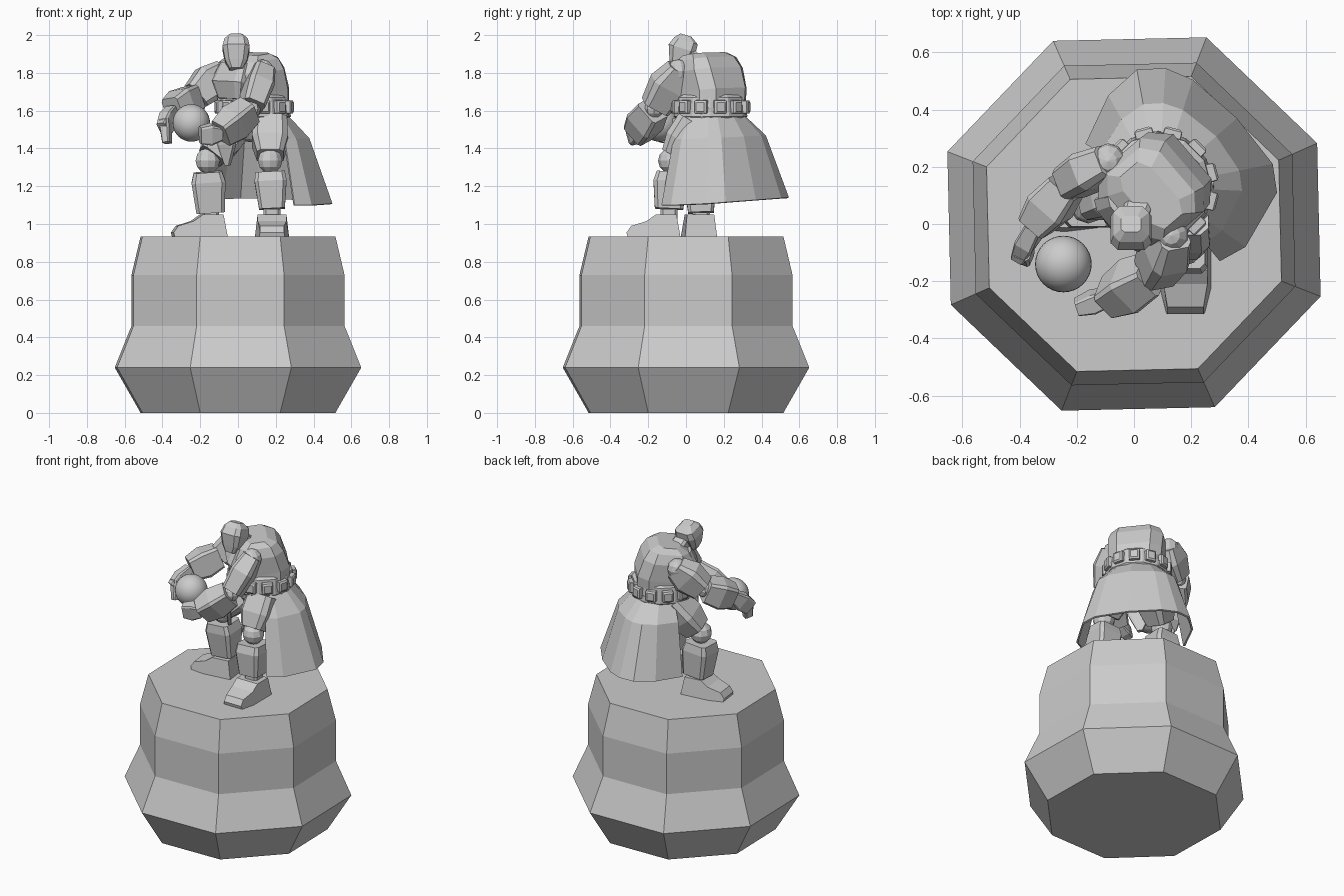
import bpy, bmesh, math
from mathutils import Vector, Matrix

if "Cube" in bpy.data.objects:
    bpy.data.objects.remove(bpy.data.objects["Cube"])

stone = bpy.data.materials.new("grey stone")
stone.use_nodes = True
GREY = (0.6, 0.6, 0.6, 1)
stone.diffuse_color = GREY
stone.node_tree.nodes["Principled BSDF"].inputs["Base Color"].default_value = GREY

FACING = Vector((-0.76, -0.65, 0))
LEFT = Vector((0.65, -0.76, 0))
WAIST = Vector((0.085, 0.13, 1.62))


def finish(name, bm):
    bmesh.ops.recalc_face_normals(bm, faces=bm.faces)
    mesh = bpy.data.meshes.new(name)
    bm.to_mesh(mesh)
    bm.free()
    mesh.materials.append(stone)
    ob = bpy.data.objects.new(name, mesh)
    bpy.context.collection.objects.link(ob)
    return ob


def bridge(bm, rings, closed=True):
    for a, b in zip(rings, rings[1:]):
        for i in range(len(a) if closed else len(a) - 1):
            j = (i + 1) % len(a)
            bm.faces.new((a[i], a[j], b[j], b[i]))


def loft(name, stations, side, chamfer=0.3):
    """Chamfered box sections (centre, half width, half depth) along a path."""
    bm = bmesh.new()
    axis = (Vector(stations[-1][0]) - Vector(stations[0][0])).normalized()
    side = Vector(side)
    side = (side - axis * side.dot(axis)).normalized()
    depth = axis.cross(side)
    k = 1 - chamfer
    outline = [(1, k), (k, 1), (-k, 1), (-1, k), (-1, -k), (-k, -1), (k, -1), (1, -k)]
    rings = [[bm.verts.new(Vector(c) + side * w * u + depth * d * v) for u, v in outline]
             for c, w, d in stations]
    bridge(bm, rings)
    bm.faces.new(rings[0])
    bm.faces.new(rings[-1])
    return finish(name, bm)


def lathe(name, profile, sides, centre=(0, 0, 0), turn=0.0):
    bm = bmesh.new()
    rings = [[bm.verts.new(Vector(centre) + Vector((r * math.cos(turn + i * math.tau / sides),
                                                    r * math.sin(turn + i * math.tau / sides), z)))
              for i in range(sides)] for r, z in profile]
    bridge(bm, rings)
    bm.faces.new(rings[0])
    bm.faces.new(rings[-1])
    return finish(name, bm)


def ball(name, centre, radius, segments=10, rings=6, smooth=False):
    bm = bmesh.new()
    bmesh.ops.create_uvsphere(bm, u_segments=segments, v_segments=rings, radius=radius,
                              matrix=Matrix.Translation(centre))
    for f in bm.faces:
        f.smooth = smooth
    return finish(name, bm)


# pedestal
lathe("pedestal", [(0.553, 0), (0.70, 0.24), (0.605, 0.46), (0.605, 0.73), (0.553, 0.935)],
      8, turn=math.radians(23.8))


# boots: side profile extruded across, toe narrowed
def boot(name, heel, direction, half):
    bm = bmesh.new()
    d = Vector(direction).normalized()
    s = Vector((-d.y, d.x, 0))
    profile = [(0, 0, 1), (0.02, 0.115, 0.85), (0.13, 0.115, 0.85), (0.18, 0.08, 0.85),
               (0.26, 0.055, 0.7), (0.285, 0.02, 0.7), (0.28, 0, 0.75), (0.19, 0, 1)]
    rings = [[bm.verts.new(Vector(heel) + d * u + s * half * k * w + Vector((0, 0, z)))
              for u, z, w in profile] for k in (-1, 1)]
    bridge(bm, rings)
    bm.faces.new(rings[0])
    bm.faces.new(rings[1])
    finish(name, bm)


boot("left_boot", (0.18, -0.03, 0.935), (0, -1, 0), 0.09)
boot("right_boot", (-0.065, 0.08, 0.935), (-1, -0.12, 0), 0.085)

# legs
for name, hip, knee, ankle, side in (
        ("left", (0.17, 0.04, 1.54), (0.17, -0.08, 1.335), (0.18, -0.09, 1.08), (1, 0, 0)),
        ("right", (0.0, 0.16, 1.54), (-0.16, 0.07, 1.335), (-0.145, 0.08, 1.06), (0, 1, 0))):
    hip, knee, ankle = Vector(hip), Vector(knee), Vector(ankle)
    loft(name + "_thigh", [(hip, 0.09, 0.09), (hip.lerp(knee, 0.5), 0.095, 0.095),
                           (hip.lerp(knee, 0.88), 0.07, 0.07)], side)
    ball(name + "_knee", knee, 0.068, 10, 6)
    top = knee - Vector((0, 0, 0.06))
    loft(name + "_shin", [(top, 0.078, 0.075), (top.lerp(ankle, 0.25), 0.085, 0.09),
                          (ankle, 0.068, 0.075)], side, 0.22)
    loft(name + "_ankle", [(ankle, 0.045, 0.045), (ankle - Vector((0, 0, 0.08)), 0.045, 0.045)], side)

# pelvis and pointed front flap
loft("pelvis", [((0.08, 0.12, 1.44), 0.09, 0.08), ((0.085, 0.13, 1.52), 0.15, 0.14),
                (WAIST, 0.16, 0.16)], LEFT)
loft("front_flap", [((-0.06, -0.01, 1.56), 0.07, 0.015), ((-0.06, -0.02, 1.42), 0.065, 0.015),
                    ((-0.055, -0.01, 1.31), 0.015, 0.012)], LEFT)

# torso, leaning over the hips
loft("torso", [((0.085, 0.13, 1.60), 0.16, 0.16), ((0.08, 0.13, 1.70), 0.165, 0.165),
               ((0.06, 0.11, 1.81), 0.17, 0.155), ((0.06, 0.105, 1.87), 0.15, 0.12),
               ((0.06, 0.10, 1.90), 0.12, 0.065)], LEFT, 0.38)
loft("chest_plate", [((-0.02, 0.03, 1.66), 0.09, 0.05), ((-0.03, 0.02, 1.75), 0.12, 0.06),
                     ((0.0, 0.04, 1.85), 0.10, 0.05)], LEFT)

# belt with studs
lathe("belt", [(0.185, -0.06), (0.195, -0.05), (0.185, 0.05), (0.165, 0.065)], 12, WAIST)
for i in range(12):
    a = math.radians(15 + 30 * i)
    out = Vector((math.cos(a), math.sin(a), 0))
    across = Vector((-out.y, out.x, 0))
    loft("belt_stud", [(WAIST + out * 0.17, 0.034, 0.036), (WAIST + out * 0.205, 0.032, 0.034),
                       (WAIST + out * 0.212, 0.022, 0.024)], across, 0.08)

# cape: hem path joined to the waist through a bulging middle row
hem = [(0.30, -0.13), (0.39, -0.08), (0.50, 0.11), (0.485, 0.21), (0.36, 0.37), (0.205, 0.505),
       (0.11, 0.545), (0.01, 0.54), (-0.09, 0.45), (-0.17, 0.28)]
bm = bmesh.new()
rows = []
for blend, z in ((0, 1.575), (0.48, 1.45), (1, 1.10)):
    row = []
    for x, y in hem:
        low = Vector((x, y, 0))
        centre = Vector((WAIST.x, WAIST.y, 0))
        high = centre + (low - centre).normalized() * 0.18
        p = high.lerp(low, blend)
        p.z = z + 0.04 * blend * max(0, y / 0.54)
        row.append(bm.verts.new(p))
    rows.append(row)
bridge(bm, rows, closed=False)
cape = finish("cape", bm)
cape.modifiers.new("thickness", "SOLIDIFY").thickness = 0.012


# arms
def arm(name, shoulder, elbow, wrist, tip, side):
    shoulder, elbow, wrist, tip = map(Vector, (shoulder, elbow, wrist, tip))
    ball(name + "_shoulder", shoulder, 0.062, 10, 6)
    ball(name + "_elbow", elbow, 0.05, 8, 6)
    loft(name + "_upper_arm", [(shoulder.lerp(elbow, -0.05), 0.065, 0.055),
                               (shoulder.lerp(elbow, 0.4), 0.10, 0.07),
                               (shoulder.lerp(elbow, 0.95), 0.075, 0.06)], side)
    loft(name + "_forearm", [(elbow.lerp(wrist, 0.05), 0.07, 0.06),
                             (elbow.lerp(wrist, 0.55), 0.085, 0.075),
                             (wrist, 0.07, 0.055)], side, 0.2)
    loft(name + "_hand", [(wrist, 0.035, 0.03), (wrist.lerp(tip, 0.5), 0.055, 0.035),
                          (tip, 0.045, 0.025)], side, 0.2)


arm("left", (0.13, -0.04, 1.81), (0.07, -0.17, 1.61), (-0.09, -0.255, 1.48),
    (-0.20, -0.29, 1.47), (0.4, -0.1, 0.9))
arm("right", (-0.09, 0.22, 1.80), (-0.23, 0.14, 1.67), (-0.345, -0.005, 1.60),
    (-0.395, -0.11, 1.50), (0, 0.2, 1))
loft("right_fingers", [((-0.385, -0.09, 1.55), 0.035, 0.03), ((-0.375, -0.12, 1.43), 0.028, 0.02)],
     (0.4, 1, 0))

# head: helmet bowed forward, with a raised brow crest
loft("neck", [((0.02, 0.06, 1.84), 0.05, 0.05), ((0.0, 0.0, 1.90), 0.045, 0.045)], (1, 0, 0))
loft("head", [((-0.01, -0.055, 1.82), 0.035, 0.03), ((-0.01, -0.04, 1.86), 0.058, 0.05),
              ((-0.01, -0.02, 1.93), 0.072, 0.075), ((-0.01, 0.0, 1.97), 0.062, 0.065),
              ((-0.01, 0.0, 2.0), 0.035, 0.03)], (1, 0, 0), 0.35)

# orb held between the hands
ball("orb", (-0.247, -0.14, 1.535), 0.099, 32, 16, smooth=True)
